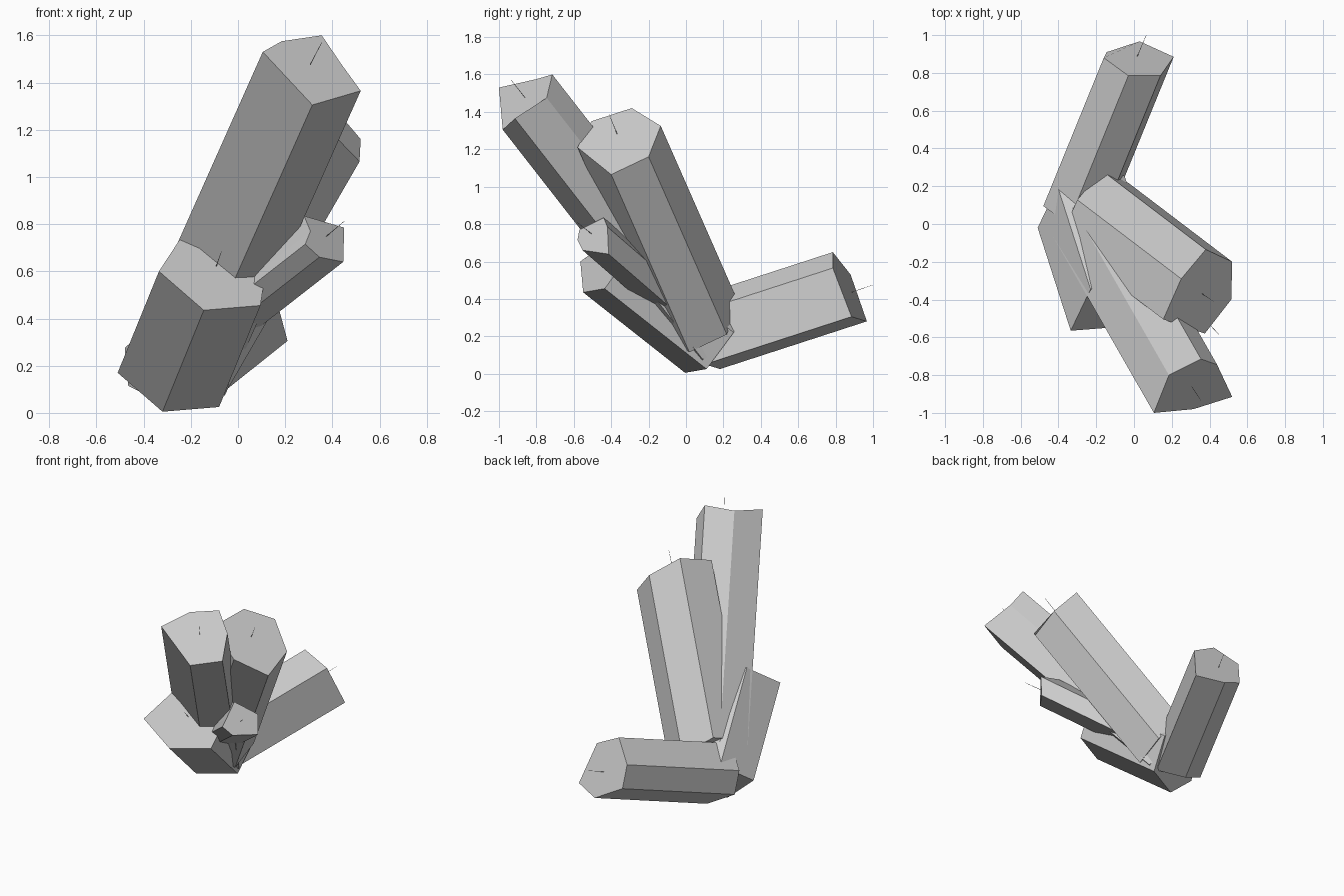
import bpy, bmesh
from mathutils import Vector


def crystal(name, rim, delta, needle):
    """Six-sided prism: tip rim swept back along -delta, with a thin needle on the tip."""
    delta = Vector(delta)
    bm = bmesh.new()
    top = [bm.verts.new(p) for p in rim]
    base = [bm.verts.new(Vector(p) - delta) for p in rim]
    n = len(rim)
    bm.faces.new(top)
    bm.faces.new(base[::-1])
    for i in range(n):
        j = (i + 1) % n
        bm.faces.new((top[j], top[i], base[i], base[j]))
    bmesh.ops.recalc_face_normals(bm, faces=bm.faces)
    me = bpy.data.meshes.new(name)
    bm.to_mesh(me)
    bm.free()
    bpy.context.collection.objects.link(bpy.data.objects.new(name, me))

    # hair-thin needle between two points
    a, b = Vector(needle[0]), Vector(needle[1])
    bpy.ops.mesh.primitive_cone_add(vertices=3, radius1=0.002, radius2=0.001,
                                    depth=(b - a).length, location=(a + b) / 2)
    ob = bpy.context.object
    ob.name = name + "_needle"
    ob.rotation_euler = (b - a).to_track_quat('Z', 'Y').to_euler()


# tallest crystal, leaning forward
crystal("tall_crystal",
        [(.105, -1.0, 1.53), (.315, -.98, 1.305), (.52, -.915, 1.365),
         (.44, -.745, 1.475), (.355, -.715, 1.6), (.185, -.80, 1.575)],
        (.575, -1.006, 1.29), [(.305, -.86, 1.475), (.355, -.935, 1.57)])

# second crystal, leaning to the right
crystal("right_crystal",
        [(.38, -.135, 1.325), (.52, -.20, 1.16), (.515, -.40, 1.065),
         (.375, -.58, 1.21), (.155, -.505, 1.35), (.25, -.29, 1.42)],
        (.55, -.418, .95), [(.355, -.365, 1.275), (.42, -.41, 1.385)])

# short thick crystal in front
crystal("front_crystal",
        [(-.145, -.55, .435), (.095, -.435, .455), (.125, -.29, .65),
         (-.02, -.265, .78), (-.23, -.345, .76), (-.335, -.565, .60)],
        (.175, -.545, .43), [(-.095, -.41, .615), (-.07, -.49, .685)])

# small crystal between its neighbours
crystal("small_crystal",
        [(.28, -.44, .835), (.45, -.42, .785), (.446, -.414, .64),
         (.345, -.553, .66), (.285, -.58, .715), (.307, -.57, .77)],
        (.5, -.45, .39), [(.374, -.505, .748), (.45, -.585, .812)])

# crystal lying to the back
crystal("back_crystal",
        [(-.03, .785, .65), (.14, .785, .565), (.21, .885, .305),
         (.03, .967, .28), (-.145, .91, .37), (-.16, .88, .53)],
        (.32, .785, .255), [(.01, .87, .43), (.065, 1.0, .475)])
